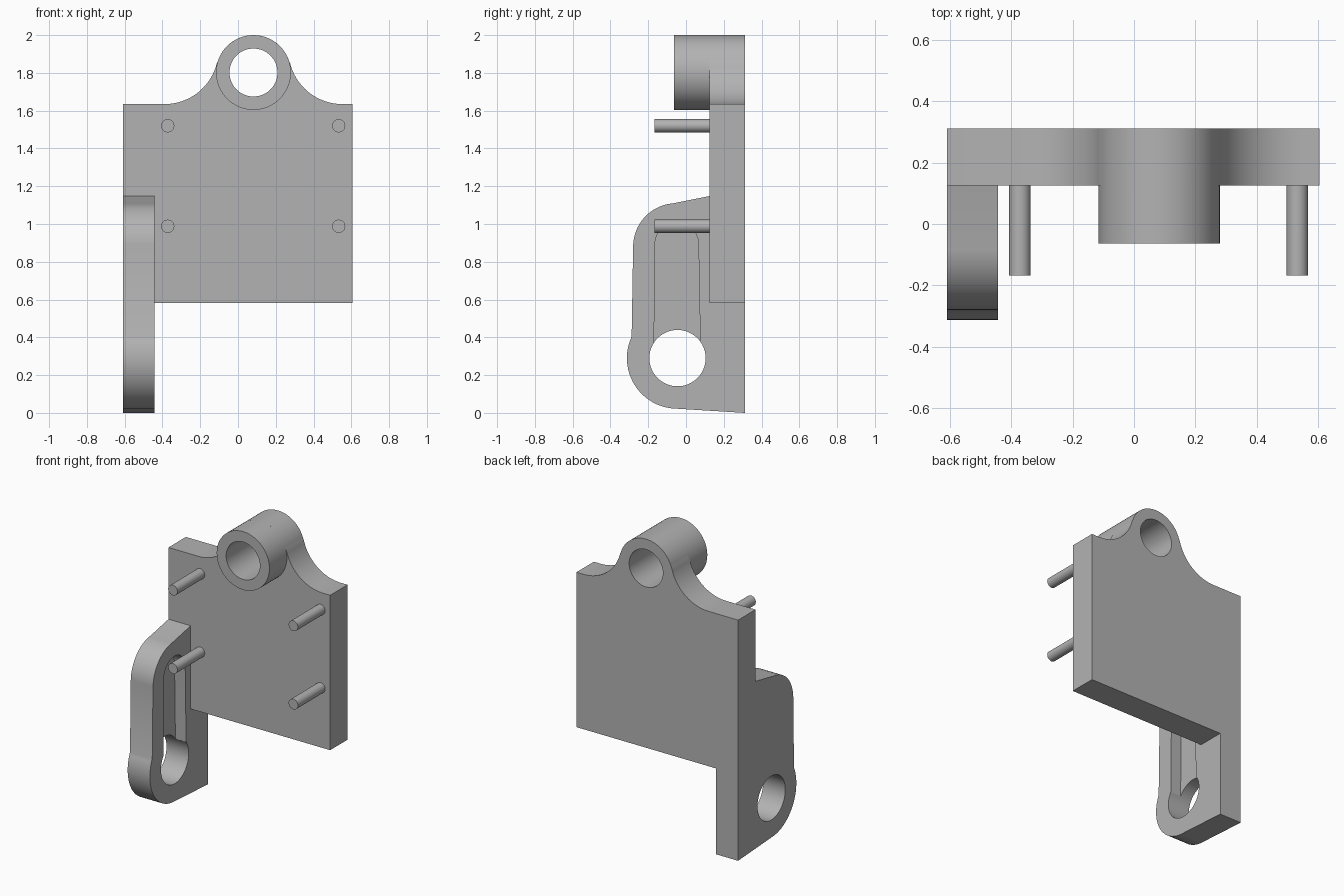
import bpy, bmesh
from math import sin, cos, radians
from mathutils import Vector

cube = bpy.data.objects.get("Cube")
if cube:
    bpy.data.objects.remove(cube, do_unlink=True)

grey = bpy.data.materials.new("plain_grey")
grey.use_nodes = True
grey.diffuse_color = (0.45, 0.45, 0.45, 1)
grey.node_tree.nodes["Principled BSDF"].inputs["Base Color"].default_value = grey.diffuse_color


def arc(cx, cy, r, start, end, steps=24):
    """Points along an arc, angles in degrees."""
    angles = [radians(start + (end - start) * i / steps) for i in range(steps + 1)]
    return [(cx + r * cos(a), cy + r * sin(a)) for a in angles]


def circle(cx, cy, r, steps=64):
    return arc(cx, cy, r, 0, 360, steps)[:-1]


def prism(name, outline, axis, low, high):
    """Extrude an outline, given in (x, z) or (y, z), along the y or x axis."""
    bm = bmesh.new()
    if axis == "y":
        verts = [bm.verts.new((a, low, b)) for a, b in outline]
        depth = Vector((0, high - low, 0))
    else:
        verts = [bm.verts.new((low, a, b)) for a, b in outline]
        depth = Vector((high - low, 0, 0))
    base = bm.faces.new(verts)
    top = bmesh.ops.extrude_face_region(bm, geom=[base], use_keep_orig=True)["geom"]
    bmesh.ops.translate(bm, vec=depth, verts=[v for v in top if isinstance(v, bmesh.types.BMVert)])
    bmesh.ops.recalc_face_normals(bm, faces=bm.faces[:])
    mesh = bpy.data.meshes.new(name)
    bm.to_mesh(mesh)
    bm.free()
    mesh.materials.append(grey)
    obj = bpy.data.objects.new(name, mesh)
    bpy.context.collection.objects.link(obj)
    return obj


def activate(obj):
    bpy.ops.object.select_all(action="DESELECT")
    obj.select_set(True)
    bpy.context.view_layer.objects.active = obj


def cut(obj, cutter):
    cutter.hide_render = True
    mod = obj.modifiers.new("cut", "BOOLEAN")
    mod.operation = "DIFFERENCE"
    mod.solver = "EXACT"
    mod.object = cutter
    activate(obj)
    bpy.ops.object.modifier_apply(modifier=mod.name)
    bpy.data.objects.remove(cutter, do_unlink=True)


LEFT, RIGHT, FRONT, BACK = -0.61, 0.605, 0.125, 0.312
BOTTOM, SHOULDER = 0.583, 1.635
BOSS = (0.082, 1.802)
parts = []

# Back plate with concave shoulders sweeping up into the round eye
bx, bz = BOSS
reach, fillet, tilt = 0.47, 0.284, 13.9
fz = SHOULDER + fillet
outline = [(LEFT, BOTTOM), (RIGHT, BOTTOM), (RIGHT, SHOULDER)]
outline += arc(bx + reach, fz, fillet, 270, 180 + tilt)
outline += arc(bx, bz, 0.198, tilt, 180 - tilt, 40)[1:-1]
outline += arc(bx - reach, fz, fillet, -tilt, -90)
outline += [(LEFT, SHOULDER)]
plate = prism("back_plate", outline, "y", FRONT, BACK)
cut(plate, prism("bore_cutter", circle(bx, bz, 0.127), "y", -0.5, 0.5))
parts.append(plate)

# Tubular boss in front of the eye
boss = prism("boss", circle(bx, bz, 0.198), "y", -0.063, FRONT)
cut(boss, prism("bore_cutter", circle(bx, bz, 0.127), "y", -0.5, 0.5))
parts.append(boss)

# Side arm standing at right angles to the plate
INNER = -0.443
hy, hz = -0.045, 0.29
profile = [(BACK, 0), (BACK, BOTTOM), (FRONT, BOTTOM), (FRONT, 1.148)]
profile += arc(-0.05, 0.88, 0.23, 95, 178)
profile += arc(hy, hz, 0.268, 155, 270)
arm = prism("side_arm", profile, "x", LEFT, INNER)

# Blind slot on the arm's inner face, then the through hole
slot = arc(-0.049, 0.893, 0.115, 0, 180) + [(-0.17, hz), (0.077, hz)]
cut(arm, prism("slot_cutter", slot, "x", INNER - 0.08, INNER + 0.1))
cut(arm, prism("hole_cutter", circle(hy, hz, 0.149), "x", -1, 0))
parts.append(arm)

# Four pegs
for side, px in (("right", -0.372), ("left", 0.533)):
    for level, pz in (("lower", 0.988), ("upper", 1.52)):
        parts.append(prism(f"{level}_{side}_peg", circle(px, pz, 0.035, 32), "y", -0.168, FRONT))

for part in parts:
    activate(part)
    bpy.ops.object.shade_smooth_by_angle(angle=radians(25))
